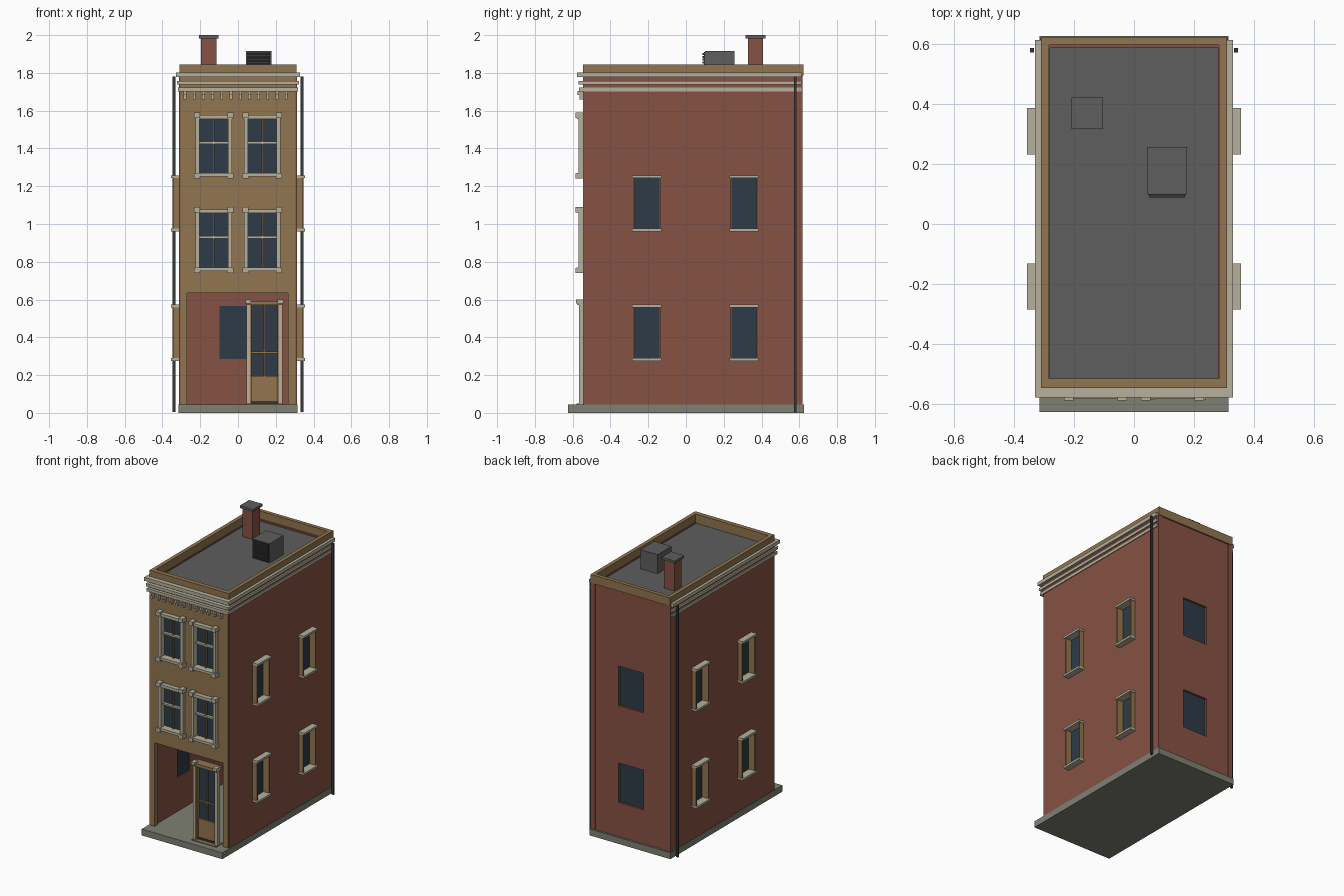
import bpy
import bmesh

cube = bpy.data.objects.get("Cube")
if cube:
    bpy.data.objects.remove(cube, do_unlink=True)


def material(name, hex_code):
    srgb = [int(hex_code[i:i + 2], 16) / 255 for i in (0, 2, 4)]
    color = [((c + 0.055) / 1.055) ** 2.4 for c in srgb] + [1]
    mat = bpy.data.materials.new(name)
    mat.use_nodes = True
    mat.diffuse_color = color
    mat.node_tree.nodes["Principled BSDF"].inputs["Base Color"].default_value = color
    return mat


BRICK = material("red brick", "875243")
TAN = material("tan stone", "927550")
TRIM = material("pale trim", "B6B09B")
GLASS = material("dark glass", "2D3B47")
ROOF = material("roof grey", "5E5E5E")
BASE = material("base stone", "7E8074")
METAL = material("dark metal", "38393B")


def boxes(name, mat, specs):
    """One object made of boxes given as x0, x1, y0, y1, z0, z1."""
    bm = bmesh.new()
    for x0, x1, y0, y1, z0, z1 in specs:
        made = bmesh.ops.create_cube(bm, size=1)
        for v in made["verts"]:
            v.co = (x1 if v.co.x > 0 else x0, y1 if v.co.y > 0 else y0, z1 if v.co.z > 0 else z0)
    bmesh.ops.recalc_face_normals(bm, faces=bm.faces)
    mesh = bpy.data.meshes.new(name)
    bm.to_mesh(mesh)
    bm.free()
    mesh.materials.append(mat)
    obj = bpy.data.objects.new(name, mesh)
    bpy.context.collection.objects.link(obj)
    return obj


def cut(obj, holes):
    """Cut box-shaped openings through a wall."""
    cutter = boxes("cutter", obj.data.materials[0], holes)
    cutter.hide_render = True
    mod = obj.modifiers.new("openings", "BOOLEAN")
    mod.operation = "DIFFERENCE"
    mod.solver = "EXACT"
    mod.object = cutter
    bpy.context.view_layer.update()
    result = obj.evaluated_get(bpy.context.evaluated_depsgraph_get())
    mesh = bpy.data.meshes.new_from_object(result)
    obj.modifiers.clear()
    obj.data = mesh
    bpy.data.objects.remove(cutter, do_unlink=True)


def pair(c, a, b):
    """Two mirrored spans around a centre."""
    return [(c - b, c - a), (c + a, c + b)]


def flip(s, a, b):
    """Span on the side s of the building, in rising order."""
    return (a, b) if s > 0 else (-b, -a)


SIDES = (-1, 1)
WINDOW_FLOORS = (0.285, 0.97)
SIDE_Y = (-0.208, 0.308)
FRONT_X = (-0.128, 0.128)
FRONT_Z = (0.74, 1.24)

# Base slab
boxes("base_slab", BASE, [(-0.315, 0.315, -0.625, 0.625, 0, 0.045)])

# Side walls with windows
for s in SIDES:
    label = "left" if s > 0 else "right"
    wall = boxes(label + "_wall", BRICK, [(*flip(s, 0.28, 0.312), -0.54, 0.618, 0.02, 1.79)])
    cut(wall, [(*flip(s, 0.2, 0.4), y - 0.068, y + 0.068, z, z + 0.28)
               for y in SIDE_Y for z in WINDOW_FLOORS])
    glass, jambs, ledges = [], [], []
    for y in SIDE_Y:
        for z in WINDOW_FLOORS:
            glass.append((*flip(s, 0.285, 0.297), y - 0.07, y + 0.07, z - 0.002, z + 0.282))
            for u0, u1 in pair(y, 0.064, 0.073):
                jambs.append((*flip(s, 0.296, 0.345), u0, u1, z, z + 0.28))
            for h in (-0.01, 0.273):
                ledges.append((*flip(s, 0.3, 0.355), y - 0.077, y + 0.077, z + h, z + h + 0.015))
    boxes(label + "_window_glass", GLASS, glass)
    boxes(label + "_window_jambs", TAN, jambs)
    boxes(label + "_window_ledges", TRIM, ledges)
    # Downpipe
    boxes(label + "_downpipe", METAL, [(*flip(s, 0.332, 0.346), 0.571, 0.585, 0.005, 1.78)])

# Back wall with windows
back = boxes("back_wall", BRICK, [(-0.295, 0.295, 0.585, 0.612, 0.02, 1.79)])
cut(back, [(-0.098, 0.098, 0.5, 0.7, z, z + 0.28) for z in WINDOW_FLOORS])
boxes("back_window_glass", GLASS, [(-0.1, 0.1, 0.589, 0.598, z - 0.002, z + 0.282) for z in WINDOW_FLOORS])

# Front wall with open ground floor
front = boxes("front_wall", TAN, [(-0.305, 0.305, -0.545, -0.515, 0.04, 1.79)])
cut(front, [(x - 0.08, x + 0.08, -0.7, -0.4, z + 0.02, z + 0.325) for x in FRONT_X for z in FRONT_Z]
    + [(-0.27, 0.265, -0.7, -0.4, 0.0, 0.635)])

# Front windows
glass, trim, mullions = [], [], []
for x in FRONT_X:
    for z in FRONT_Z:
        glass.append((x - 0.082, x + 0.082, -0.53, -0.52, z + 0.015, z + 0.33))
        mullions.append((x - 0.004, x + 0.004, -0.545, -0.53, z + 0.02, z + 0.32))
        trim.append((x - 0.08, x + 0.08, -0.55, -0.53, z + 0.184, z + 0.196))
        trim.append((x - 0.098, x + 0.098, -0.576, -0.53, z + 0.317, z + 0.338))
        trim.append((x - 0.098, x + 0.098, -0.58, -0.53, z + 0.012, z + 0.03))
        for u0, u1 in pair(x, 0.075, 0.097):
            trim.append((u0, u1, -0.57, -0.53, z + 0.02, z + 0.33))
        for u0, u1 in pair(x, 0.073, 0.105):
            trim.append((u0, u1, -0.586, -0.54, z + 0.322, z + 0.35))
            trim.append((u0, u1, -0.586, -0.54, z, z + 0.028))
boxes("front_window_glass", GLASS, glass)
boxes("front_window_trim", TRIM, trim)
boxes("front_window_mullions", TAN, mullions)

# Entrance door
DX = 0.14
boxes("door_jambs", TRIM, [(a, b, -0.567, -0.54, 0.045, 0.585) for a, b in pair(DX, 0.076, 0.096)])
boxes("door_caps", TRIM, [(a, b, -0.583, -0.545, 0.58, 0.6) for a, b in pair(DX, 0.07, 0.1)])
boxes("door_lining", TAN, [(a, b, -0.56, -0.51, 0.045, 0.58) for a, b in pair(DX, 0.068, 0.078)]
      + [(DX - 0.096, DX + 0.096, -0.575, -0.51, 0.57, 0.592),
         (DX - 0.096, DX + 0.096, -0.58, -0.51, 0.036, 0.05)])
boxes("door_panel", TAN, [(DX - 0.07, DX + 0.07, -0.545, -0.52, 0.06, 0.195),
                          (DX - 0.07, DX + 0.07, -0.545, -0.52, 0.315, 0.325),
                          (DX - 0.004, DX + 0.004, -0.545, -0.52, 0.19, 0.57)])
boxes("door_glass", GLASS, [(DX - 0.07, DX + 0.07, -0.535, -0.525, 0.19, 0.572)])
boxes("door_kick_plate", METAL, [(DX - 0.068, DX + 0.068, -0.55, -0.52, 0.05, 0.062)])

# Cornice bands around the front and sides
bands = []
for out, z0, z1 in ((0.017, 1.777, 1.802), (0.01, 1.738, 1.758), (0.006, 1.702, 1.723)):
    bands.append((-0.312 - out, 0.312 + out, -0.56 - out, -0.52, z0, z1))
    for s in SIDES:
        bands.append((*flip(s, 0.29, 0.312 + out), -0.53, 0.612, z0, z1))
boxes("cornice_bands", TRIM, bands)

# Small brackets under the cornice
boxes("cornice_brackets", TRIM, [(-0.288 + i * 0.0487, -0.273 + i * 0.0487, -0.565, -0.54, 1.66, 1.705)
                                 for i in range(12)]
      + [(-0.288 + i * 0.0487, -0.273 + i * 0.0487, -0.575, -0.54, 1.682, 1.705) for i in range(12)])

# Roof and parapet
boxes("roof_deck", ROOF, [(-0.29, 0.29, -0.53, 0.605, 1.765, 1.78)])
boxes("parapet", TAN, [(-0.31, 0.31, -0.545, -0.513, 1.775, 1.845),
                       (-0.31, 0.31, 0.595, 0.622, 1.785, 1.845)]
      + [(*flip(s, 0.283, 0.31), -0.513, 0.595, 1.775, 1.845) for s in SIDES])

# Chimney
boxes("chimney", BRICK, [(-0.195, -0.115, 0.328, 0.408, 1.775, 1.985)])
boxes("chimney_cap", ROOF, [(-0.207, -0.103, 0.316, 0.42, 1.983, 2.0)])

# Roof vent unit with slatted grille
boxes("vent_unit", ROOF, [(0.043, 0.177, 0.1, 0.256, 1.775, 1.915)])
boxes("vent_slats", METAL, [(0.05, 0.17, 0.088, 0.102, 1.79 + i * 0.015, 1.8 + i * 0.015) for i in range(8)])
boxes("vent_backing", METAL, [(0.047, 0.173, 0.096, 0.101, 1.782, 1.911)])
